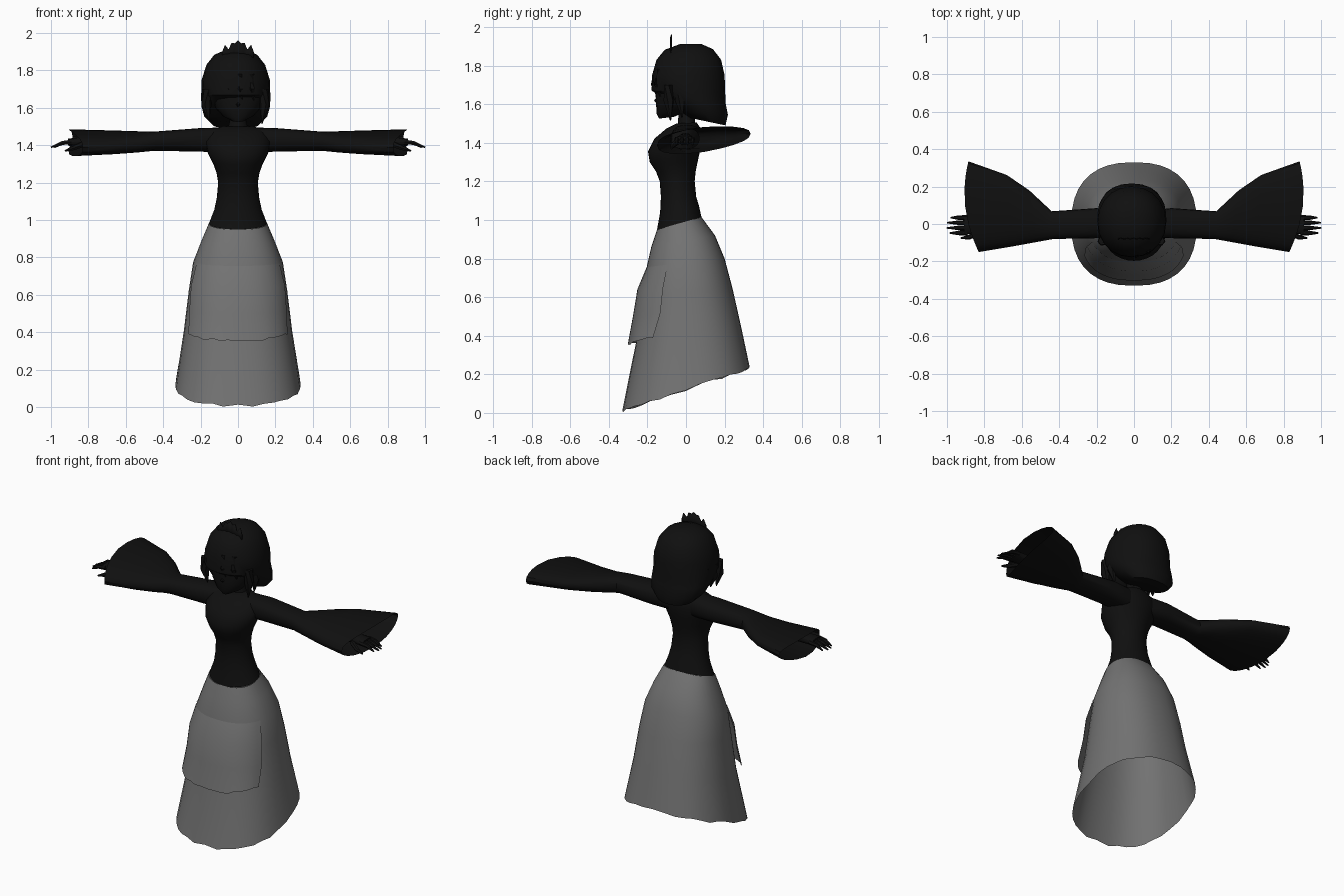
import bpy, bmesh, math, random
from mathutils import Vector

random.seed(4)
cube = bpy.data.objects.get("Cube")
if cube:
    bpy.data.objects.remove(cube, do_unlink=True)


def material(name, value):
    mat = bpy.data.materials.new(name)
    mat.use_nodes = True
    colour = (value, value, value, 1)
    mat.diffuse_color = colour
    bsdf = next(n for n in mat.node_tree.nodes if n.type == "BSDF_PRINCIPLED")
    bsdf.inputs["Base Color"].default_value = colour
    bsdf.inputs["Roughness"].default_value = 0.9
    return mat


BLACK = material("soft black", 0.005)
GREY = material("skirt grey", 0.17)


def power(v, p):
    return math.copysign(abs(v) ** p, v)


def skin(name, rings, mat, closed=True, caps="", mirror=False):
    """Bridge rows of points with quads, optionally closing the ends."""
    bm = bmesh.new()
    rows = [[bm.verts.new(p) for p in ring] for ring in rings]
    n = len(rows[0])
    for lower, upper in zip(rows, rows[1:]):
        for i in range(n if closed else n - 1):
            j = (i + 1) % n
            bm.faces.new((lower[i], lower[j], upper[j], upper[i]))
    if "s" in caps:
        bm.faces.new(rows[0])
    if "e" in caps:
        bm.faces.new(rows[-1])
    bmesh.ops.recalc_face_normals(bm, faces=bm.faces)
    mesh = bpy.data.meshes.new(name)
    bm.to_mesh(mesh)
    bm.free()
    mesh.materials.append(mat)
    obj = bpy.data.objects.new(name, mesh)
    bpy.context.collection.objects.link(obj)
    bpy.ops.object.select_all(action="DESELECT")
    obj.select_set(True)
    bpy.context.view_layer.objects.active = obj
    bpy.ops.object.shade_smooth_by_angle(angle=math.radians(40))
    if mirror:
        obj.modifiers.new("Mirror", "MIRROR")
    return obj


def level(half, front, back, z_front, z_back, n=28, p=1.0, arc=None, ragged=0.0):
    """Tilted oval ring, or only a front arc of it."""
    ring = []
    for i in range(n):
        a = 2 * math.pi * i / n if arc is None else arc * (2 * i / (n - 1) - 1)
        u = -power(math.cos(a), p)
        ring.append((half * power(math.sin(a), p),
                     (front + back) / 2 + u * (back - front) / 2,
                     (z_front + z_back) / 2 + u * (z_back - z_front) / 2
                     + random.uniform(0, ragged)))
    return ring


def tube(name, path, radii, mat, n=6, mirror=False):
    """Tapered strand along a short path."""
    pts = [Vector(p) for p in path]
    rings = []
    for k, (p, r) in enumerate(zip(pts, radii)):
        along = pts[min(k + 1, len(pts) - 1)] - pts[max(k - 1, 0)]
        q = along.to_track_quat("Z", "Y")
        rings.append([p + q @ Vector((r * math.cos(2 * math.pi * i / n),
                                      r * math.sin(2 * math.pi * i / n), 0))
                      for i in range(n)])
    return skin(name, rings, mat, caps="se", mirror=mirror)


# Skirt: long open bell, hem rising to the back
skirt = [(.155, -.15, .08, .95, 1.015), (.195, -.18, .15, .86, .92),
         (.24, -.205, .2, .75, .8), (.263, -.225, .24, .6, .65),
         (.29, -.26, .285, .36, .45)]
rings = [level(*r, n=36, p=.88) for r in skirt]
rings.append(level(.335, -.33, .33, 0, .225, n=36, p=.82, ragged=.015))
skin("skirt", rings, GREY)

# Apron: front layer flaring free of the skirt
apron = [(.239, -.204, .2, .755, .805), (.27, -.252, .24, .64, .67),
         (.28, -.275, .25, .5, .56)]
rings = [level(*r, n=19, p=.85, arc=1.16) for r in apron]
rings.append(level(.284, -.302, .2, .35, .49, n=19, p=.8, arc=1.16, ragged=.012))
skin("apron", rings, GREY, closed=False)

# Torso and neck
torso = [(.155, -.15, .08, .95, 1.015), (.127, -.134, .068, 1.04, 1.07),
         (.113, -.13, .053, 1.12, 1.12), (.106, -.136, .045, 1.2, 1.2),
         (.114, -.155, .05, 1.25, 1.25), (.132, -.188, .06, 1.3, 1.3),
         (.16, -.197, .072, 1.355, 1.355), (.175, -.165, .082, 1.42, 1.42),
         (.15, -.1, .075, 1.475, 1.475), (.08, -.05, .055, 1.5, 1.505)]
skin("torso", [level(*r) for r in torso], BLACK, caps="e")
neck = [(.06, -.045, .05, 1.47, 1.48), (.045, -.04, .045, 1.53, 1.53),
        (.045, -.04, .045, 1.6, 1.6)]
skin("neck", [level(*r, n=14) for r in neck], BLACK)

# Head: face and nose
face = [(.03, -.14, -.06, 1.525, 1.535), (.08, -.152, -.01, 1.55, 1.56),
        (.12, -.155, .04, 1.6, 1.6), (.14, -.158, .06, 1.66, 1.66),
        (.14, -.155, .06, 1.73, 1.73)]
skin("face", [level(*r, n=20) for r in face], BLACK, caps="se")
tube("nose", [(0, -.15, 1.64), (0, -.156, 1.618), (0, -.15, 1.605)],
     [.004, .011, .004], BLACK)

# Hair: bob cut with open face, side locks and fringe
hair = [(.05, -.03, .08, 1.912, 1.912), (.115, -.11, .14, 1.882, 1.885),
        (.157, -.153, .182, 1.83, 1.83), (.182, -.176, .2, 1.75, 1.75),
        (.185, -.178, .203, 1.67, 1.66), (.184, -.1, .206, 1.62, 1.6),
        (.168, -.03, .217, 1.56, 1.545), (.125, .015, .205, 1.53, 1.49)]
bob = skin("hair", [level(*r, n=20, p=.95) for r in hair], BLACK, caps="se")
bob.location.x = -.012
for side, x, low in ((-1, -.168, 1.535), (1, .14, 1.515)):
    for k, y in enumerate((-.09, -.03, .05)):
        tube(f"side_lock_{'right' if side < 0 else 'left'}_{k + 1}",
             [(x, y, 1.7), (x, y, 1.62), (x - side * .012, y + .01, low + .015 * k)],
             [.024, .028, .003], BLACK)
for k, x in enumerate((-.1, -.05, .01, .07)):
    y = -.15 + 3.5 * x * x
    tube(f"fringe_lock_{k + 1}",
         [(x, y, 1.78), (x, y - .01, 1.7), (x + .015, y, 1.64)],
         [.02, .022, .003], BLACK)

# Headdress: thin ruffled crest
half = [(.085, 1.895), (.07, 1.937), (.05, 1.912), (.035, 1.948), (.018, 1.945)]
crest = [(-x, z) for x, z in half] + [(0, 1.96)] + half[::-1]
top = [(x, -.083 + .006 * (i % 2), z) for i, (x, z) in enumerate(crest)]
base = [(x * .95, -.08, 1.85) for x, z in crest]
frill = skin("headdress", [base, top], BLACK, closed=False)
frill.modifiers.new("Solidify", "SOLIDIFY").thickness = .005


# Arms: narrow upper sleeve opening into a wide hanging cuff
def section(xf, xb, front, back, low, high, lift=0, bulge=0, n=20):
    ring = []
    for i in range(n):
        a = 2 * math.pi * i / n
        u, v = power(math.cos(a), .8), power(math.sin(a), .8)
        ring.append((xf + (xb - xf) * (u + 1) / 2 + bulge * (1 - u * u),
                     front + (back - front) * (u + 1) / 2,
                     (low + high) / 2 + v * (high - low) / 2 * (1 - 8 * lift * max(u, 0))
                     + lift * u))
    return ring


sleeve = [(.08, .08, -.07, .07, 1.36, 1.495), (.2, .2, -.076, .085, 1.366, 1.492),
          (.43, .44, -.08, .068, 1.37, 1.474), (.53, .56, -.098, .18, 1.365, 1.474, .015),
          (.65, .68, -.12, .262, 1.36, 1.476, .025),
          (.83, .885, -.15, .335, 1.352, 1.482, .03, .045)]
skin("sleeve", [section(*s) for s in sleeve], BLACK, mirror=True)

# Hands
palm = [(.7, .7, -.035, .03, 1.39, 1.45), (.83, .83, -.045, .035, 1.39, 1.445),
        (.91, .91, -.058, .044, 1.398, 1.435)]
skin("palm", [section(*s, n=12) for s in palm], BLACK, caps="se", mirror=True)
for name, y, tip in (("index_finger", -.048, .985), ("middle_finger", -.021, 1.0),
                     ("ring_finger", .007, .998), ("little_finger", .034, .98)):
    tube(name, [(.89, y, 1.418), (.94, y, 1.412), (tip, y, 1.389)],
         [.014, .012, .004], BLACK, mirror=True)
tube("thumb", [(.83, -.045, 1.405), (.88, -.07, 1.385), (.925, -.076, 1.37)],
     [.016, .013, .005], BLACK, mirror=True)
